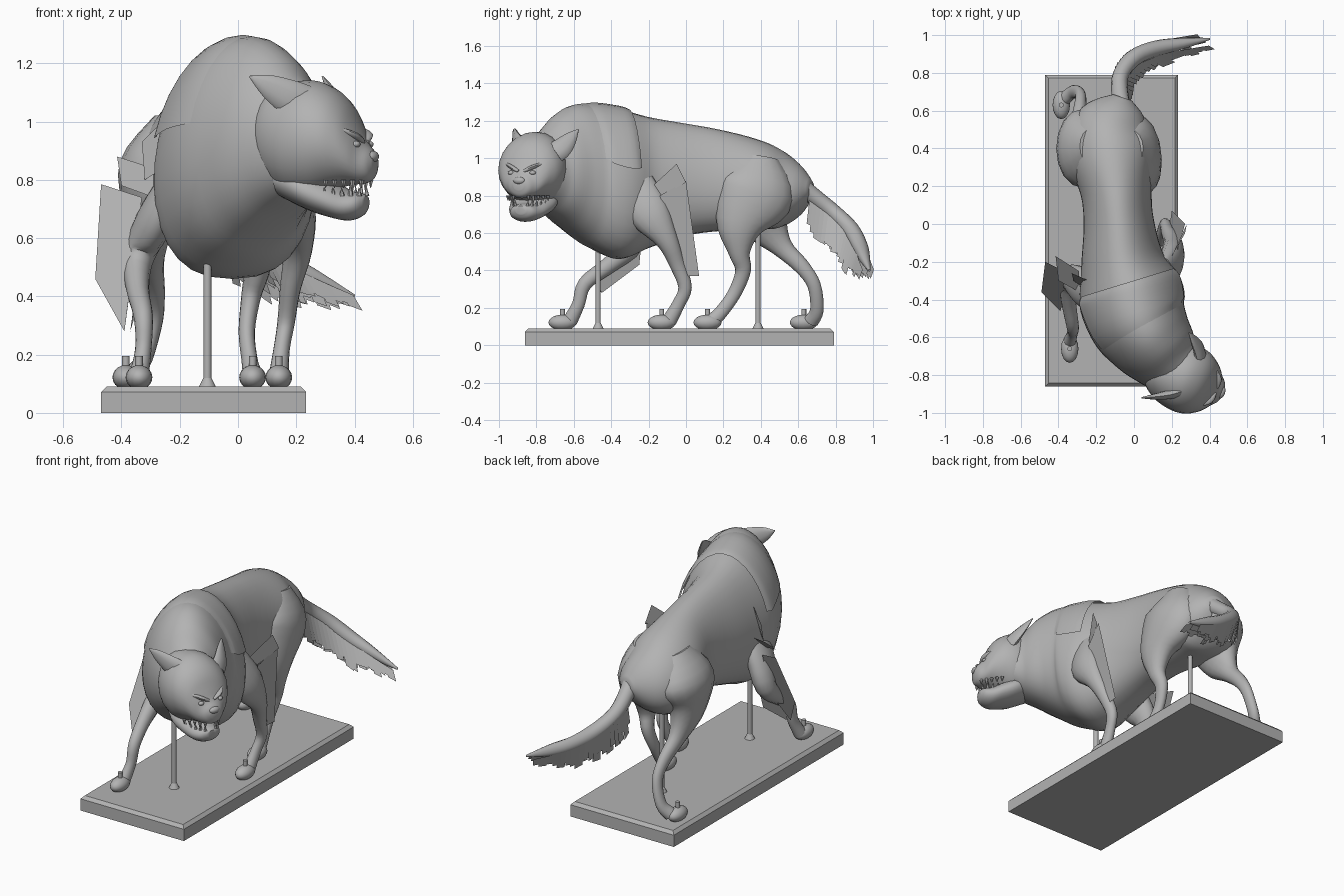
import bpy, bmesh, math, random
from mathutils import Vector, Matrix

random.seed(4)
old = bpy.data.objects.get("Cube")
if old:
    bpy.data.objects.remove(old)

grey = bpy.data.materials.new("plain grey")
grey.use_nodes = True
grey.diffuse_color = (0.45, 0.45, 0.45, 1)
grey.node_tree.nodes["Principled BSDF"].inputs["Base Color"].default_value = grey.diffuse_color


def finish(name, bm, angle=50, flat=False):
    if not flat:
        bmesh.ops.recalc_face_normals(bm, faces=bm.faces)
    me = bpy.data.meshes.new(name)
    bm.to_mesh(me)
    bm.free()
    me.materials.append(grey)
    if not flat:
        me.polygons.foreach_set("use_smooth", [True] * len(me.polygons))
        me.set_sharp_from_angle(angle=math.radians(angle))
    ob = bpy.data.objects.new(name, me)
    bpy.context.collection.objects.link(ob)
    return ob


def refine(rows, steps=4):
    """Catmull-Rom through rows of numbers."""
    rows = [Vector(r) for r in rows]
    out = []
    for i in range(len(rows) - 1):
        p0, p1, p2 = rows[max(i - 1, 0)], rows[i], rows[i + 1]
        p3 = rows[min(i + 2, len(rows) - 1)]
        for k in range(steps):
            t = k / steps
            out.append(0.5 * (2 * p1 + (p2 - p0) * t + (2 * p0 - 5 * p1 + 4 * p2 - p3) * t * t
                              + (3 * p1 - p0 - 3 * p2 + p3) * t ** 3))
    return out + [rows[-1]]


def loft(name, rows, ref=(1, 0, 0), upright=False, sides=18, arc=None, egg=0.0):
    """Sections (x, y, z, half width, half height) along a path; egg narrows the top and squares the bottom."""
    rows = refine(rows)
    pts = [Vector(r[:3]) for r in rows]
    bm, rings = bmesh.new(), []
    n = sides + 1 if arc else sides
    for i, r in enumerate(rows):
        t = pts[min(i + 1, len(pts) - 1)] - pts[max(i - 1, 0)]
        if upright:
            t.z = 0
        t.normalize()
        side = Vector(ref)
        side = (side - t * side.dot(t)).normalized()
        other = t.cross(side)
        ring = []
        for k in range(n):
            a = arc[0] + (arc[1] - arc[0]) * k / sides if arc else math.tau * k / sides
            c, s = math.cos(a), math.sin(a)
            if s < 0:
                c = math.copysign(abs(c) ** (1 - egg), c)
            c *= 1 - egg * .7 * s
            ring.append(bm.verts.new(pts[i] + side * c * max(r[3], .002) + other * s * max(r[4], .002)))
        rings.append(ring)
    for p, q in zip(rings, rings[1:]):
        for k in range(n - 1 if arc else n):
            j = (k + 1) % n
            bm.faces.new((p[k], p[j], q[j], q[k]))
    if not arc:
        bm.faces.new(rings[0])
        bm.faces.new(rings[-1])
    return finish(name, bm)


def ball(name, centre, size, turn=0):
    bm = bmesh.new()
    m = Matrix.Translation(centre) @ Matrix.Rotation(turn, 4, 'Z') @ Matrix.Diagonal((*size, 1))
    bmesh.ops.create_uvsphere(bm, u_segments=16, v_segments=10, radius=1, matrix=m)
    return finish(name, bm)


def cone(name, base, tip, r1, r2, sides=12):
    base, tip = Vector(base), Vector(tip)
    d = tip - base
    bm = bmesh.new()
    m = Matrix.Translation((base + tip) / 2) @ d.to_track_quat('Z', 'Y').to_matrix().to_4x4()
    bmesh.ops.create_cone(bm, cap_ends=True, segments=sides, radius1=r1, radius2=r2, depth=d.length, matrix=m)
    return finish(name, bm)


def cards(name, polys):
    bm = bmesh.new()
    for poly in polys:
        bm.faces.new([bm.verts.new(p) for p in poly])
    return finish(name, bm, flat=True)


# Display base with chamfered top rim
bm = bmesh.new()
m = Matrix.Translation((-.118, -.035, .045)) @ Matrix.Diagonal((.704, 1.65, .09, 1))
bmesh.ops.create_cube(bm, size=1, matrix=m)
rim = [e for e in bm.edges if all(v.co.z > .05 for v in e.verts)]
bmesh.ops.bevel(bm, geom=rim, offset=.018, segments=1, affect='EDGES', profile=.5)
finish("base", bm, 30)

# Support posts with flared feet
for tag, y, top in (("front", -.47, .56), ("rear", .385, .68)):
    cone(tag + "_post", (-.105, y, .085), (-.105, y, top), .014, .014)
    cone(tag + "_post_foot", (-.105, y, .088), (-.105, y, .12), .03, .014)

# Torso and neck: x, y, bottom, top, half width
trunk = [(-.06, .67, .80, .88, .05), (-.08, .61, .71, .96, .14), (-.115, .5, .63, 1.05, .215),
         (-.12, .37, .62, 1.105, .225), (-.095, .17, .61, 1.155, .185), (-.08, 0, .585, 1.185, .185),
         (-.06, -.2, .52, 1.22, .22), (-.02, -.36, .46, 1.265, .275), (.02, -.5, .52, 1.29, .265),
         (.08, -.6, .6, 1.285, .235), (.145, -.68, .67, 1.235, .205), (.2, -.74, .72, 1.16, .175),
         (.26, -.79, .77, 1.1, .15)]
spine = [(x, y, (b + t) / 2, w, (t - b) / 2) for x, y, b, t, w in trunk]
loft("torso", spine, upright=True, sides=32, egg=.2)

# Mane: loose collar over the shoulders
collar = [(x, y, z, w + g, h + g) for (x, y, z, w, h), g in zip(spine[6:10], (.012, .016, .008, -.01))]
collar[0] = (-.035, -.31, .87, .268, .395)
loft("mane", collar, upright=True, sides=14, arc=(.2, math.pi - .2), egg=.2)

# Legs: paths of x, y, z, half width, half depth
legs = {
    "front_right": [(-.2, -.37, .82, .05, .1), (-.275, -.33, .68, .065, .11), (-.34, -.29, .54, .055, .065),
                    (-.345, -.41, .43, .04, .045), (-.325, -.54, .33, .033, .038), (-.325, -.575, .22, .028, .034),
                    (-.34, -.62, .13, .034, .04)],
    "front_left": [(.16, -.28, .84, .05, .12), (.2, -.19, .7, .065, .11), (.205, -.1, .56, .05, .06),
                   (.18, -.045, .43, .036, .042), (.165, -.005, .31, .03, .036), (.15, -.04, .22, .028, .034),
                   (.14, -.09, .13, .034, .04)],
    "rear_left": [(-.02, .4, 1, .07, .1), (.015, .37, .83, .125, .215), (.06, .29, .65, .085, .135),
                  (.065, .285, .5, .048, .06), (.045, .305, .4, .034, .042), (.03, .26, .28, .028, .036),
                  (.04, .19, .18, .028, .036), (.05, .14, .13, .034, .04)],
    "rear_right": [(-.22, .41, 1, .07, .1), (-.27, .4, .83, .14, .21), (-.3, .42, .67, .09, .14),
                   (-.3, .51, .53, .048, .06), (-.285, .62, .42, .034, .042), (-.285, .685, .32, .028, .036),
                   (-.32, .7, .19, .028, .036), (-.36, .67, .13, .034, .04)],
}
paws = {"front_right": (-.34, -.66), "front_left": (.14, -.13), "rear_left": (.05, .115), "rear_right": (-.385, .63)}
for tag, path in legs.items():
    loft(tag + "_leg", path, sides=16)
    x, y = paws[tag]
    ball(tag + "_paw", (x, y, .122), (.046, .075, .042))
    cone(tag + "_peg", (x, y, .12), (x, y, .195), .013, .013)

# Tail with layered fur cards
tail = [(-.06, .6, .86, .05, .05), (-.075, .69, .79, .045, .045), (-.07, .79, .71, .043, .043),
        (0, .88, .62, .045, .045), (.12, .93, .53, .042, .042), (.25, .955, .465, .035, .03),
        (.4, .98, .4, .006, .006)]
loft("tail", tail, sides=12)
path = [Vector(r[:3]) for r in refine(tail, 5)]
tufts = []
for i in range(5, len(path) - 3):
    t = (path[i + 1] - path[i - 1]).normalized()
    fall = 1 - max(0, i - 17) / 16
    for k in (-.03, 0, .03):
        hang = (t * .35 + Vector((.12 + k * 5, -.4, -.85))).normalized() * random.uniform(.13, .19) * fall
        a = path[i] + Vector((k, -k, -.01))
        b = a + t * .055
        tufts.append((a, b, b + hang * random.uniform(.85, 1), a + hang))
cards("tail_fur", tufts)

# Elbow fur cards
cards("left_elbow_fur", [
    [(.2, -.17, .86), (.27, -.05, .97), (.28, 0, .87), (.22, -.13, .8)],
    [(.23, -.14, .8), (.27, 0, .88), (.2, .07, .37), (.19, 0, .37), (.22, -.07, .6)]])
cards("right_elbow_fur", [
    [(-.47, -.2, .785), (-.33, -.27, .74), (-.36, -.3, .5), (-.39, -.46, .28), (-.49, -.36, .46)],
    [(-.415, -.17, .88), (-.29, -.25, .84), (-.29, -.36, .74), (-.4, -.3, .78)],
    [(-.33, -.24, .53), (-.34, -.5, .38), (-.37, -.45, .28), (-.35, -.25, .43)],
    [(-.24, -.3, 1.02), (-.33, -.26, .93), (-.32, -.3, .8), (-.24, -.36, .85)]])

# Head frame, turned toward the left
fwd, left = Vector((.93, -.367, 0)), Vector((.367, .93, 0))
yaw = math.atan2(fwd.y, fwd.x)


def at(d, s, z):
    return Vector((.25, -.808, z)) + fwd * d + left * s


def head_loft(name, rows):
    loft(name, [(*at(d, 0, (b + t) / 2), w, (t - b) / 2) for d, b, t, w in rows],
         ref=left, upright=True, sides=24)


# Skull with muzzle, and lower jaw: distance, bottom, top, half width
head_loft("head", [(-.19, .86, 1.05, .08), (-.14, .79, 1.11, .13), (-.07, .745, 1.135, .168), (.02, .74, 1.14, .185),
                   (.09, .765, 1.11, .175), (.14, .78, 1.06, .148), (.175, .785, .99, .118),
                   (.2, .787, .935, .085), (.225, .8, .905, .058), (.238, .83, .885, .03)])
head_loft("lower_jaw", [(-.1, .74, .87, .1), (0, .695, .84, .13), (.08, .67, .8, .115), (.14, .66, .765, .09),
                        (.185, .675, .755, .065), (.205, .7, .745, .03)])
ball("nose", at(.228, 0, .88), (.02, .034, .02), yaw)

# Mirrored face details
for tag, s in (("right", -1), ("left", 1)):
    ball(tag + "_eye", at(.19, s * .062, .922), (.016, .018, .012), yaw)
    loft(tag + "_brow", [(*at(.2, s * .015, .93), .008, .008), (*at(.182, s * .06, .952), .022, .012),
                         (*at(.14, s * .11, .975), .008, .008)], ref=fwd, sides=10)
    for k in range(5):
        d, w = .1 + k * .026, .115 - k * .018
        long = .045 if k == 3 else .028
        cone(tag + "_upper_tooth", at(d, s * w, .8), at(d, s * w, .8 - long), .011, .001, 6)
        cone(tag + "_lower_tooth", at(d - .012, s * w * .8, .745), at(d - .012, s * w * .85, .745 + long), .01, .001, 6)

# Ears
loft("right_ear", [(.23, -.89, 1.06, .065, .03), (.175, -.905, 1.085, .06, .024), (.1, -.915, 1.125, .038, .014),
                   (.04, -.92, 1.155, .003, .003)], ref=(.2, 0, 1), sides=10)
loft("left_ear", [(.35, -.7, 1.03, .06, .03), (.34, -.66, 1.06, .055, .024), (.315, -.615, 1.11, .035, .014),
                  (.29, -.575, 1.155, .003, .003)], ref=(.2, .7, -.7), sides=10)
